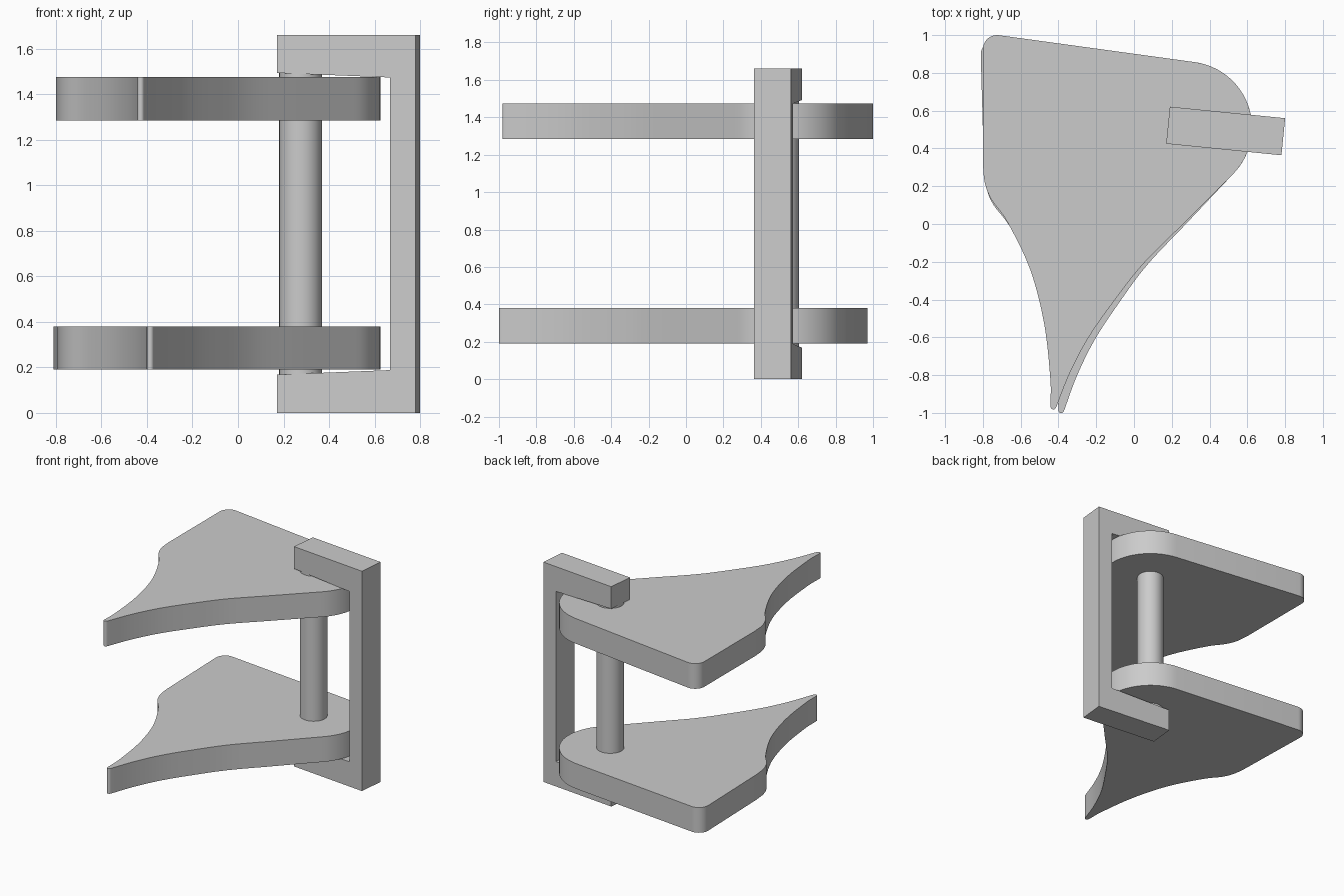
import bpy, bmesh, math
from mathutils import Vector, Matrix

cube = bpy.data.objects.get("Cube")
if cube:
    bpy.data.objects.remove(cube)

# One grey for the whole clamp
grey = bpy.data.materials.new("plain_grey")
grey.use_nodes = True
grey.diffuse_color = (0.6, 0.6, 0.6, 1)
grey.node_tree.nodes["Principled BSDF"].inputs["Base Color"].default_value = (0.6, 0.6, 0.6, 1)

PIN = Vector((0.275, 0.51))


def finish(ob, smooth=True):
    ob.data.materials.append(grey)
    if smooth:
        bpy.ops.object.select_all(action="DESELECT")
        ob.select_set(True)
        bpy.context.view_layer.objects.active = ob
        bpy.ops.object.shade_smooth_by_angle(angle=math.radians(30))


def prism(name, outline, height):
    """Extrude a flat XY outline upwards from z = 0."""
    bm = bmesh.new()
    face = bm.faces.new([bm.verts.new((p[0], p[1], 0)) for p in outline])
    ext = bmesh.ops.extrude_face_region(bm, geom=[face])
    top = [v for v in ext["geom"] if isinstance(v, bmesh.types.BMVert)]
    bmesh.ops.translate(bm, verts=top, vec=(0, 0, height))
    bmesh.ops.recalc_face_normals(bm, faces=bm.faces)
    mesh = bpy.data.meshes.new(name)
    bm.to_mesh(mesh)
    bm.free()
    ob = bpy.data.objects.new(name, mesh)
    bpy.context.collection.objects.link(ob)
    return ob


def arc(cx, cy, r, start, end, n):
    angles = [math.radians(start + (end - start) * i / n) for i in range(n + 1)]
    return [Vector((cx + r * math.cos(a), cy + r * math.sin(a))) for a in angles]


def spline(points, steps=5):
    """Smooth curve through the points."""
    p = [Vector(q) for q in points]
    p = [2 * p[0] - p[1]] + p + [2 * p[-1] - p[-2]]
    out = []
    for a, b, c, d in zip(p, p[1:], p[2:], p[3:]):
        for i in range(steps):
            t = i / steps
            out.append(0.5 * (2 * b + (c - a) * t + (2 * a - 5 * b + 4 * c - d) * t**2
                              + (3 * b - a - 3 * c + d) * t**3))
    return out + [p[-2]]


# Swinging plates: rounded heel around the pin, long curved tip
outline = arc(PIN.x, PIN.y, 0.35, 82.5, -43, 24)
outline += spline([(0.51, 0.25), (0.37, 0.11), (0.25, -0.01), (0.05, -0.21), (-0.10, -0.40),
                   (-0.24, -0.60), (-0.34, -0.79), (-0.41, -0.965)])
outline += arc(-0.427, -0.967, 0.015, -20, -165, 6)
outline += spline([(-0.442, -0.95), (-0.443, -0.82), (-0.475, -0.53), (-0.55, -0.24),
                   (-0.67, 0.01), (-0.755, 0.13), (-0.79, 0.22), (-0.80, 0.32)])
outline += arc(-0.725, 0.925, 0.075, 180, 82.5, 10)

for name, z, swing in (("upper_plate", 1.285, 0), ("lower_plate", 0.19, 0.028)):
    turn = Matrix.Rotation(swing, 2)
    plate = prism(name, [PIN + turn @ (p - PIN) for p in outline], 0.19)
    plate.location.z = z
    finish(plate)

# Round hinge pin
pin = prism("hinge_pin", arc(PIN.x, PIN.y, 0.094, 0, 352.5, 47), 1.36)
pin.location.z = 0.15
finish(pin)

# C-shaped bracket, drawn as a side profile with slightly tapered arms
profile = [(0, 0), (0.613, 0), (0.613, 1.66), (0, 1.66), (0, 1.493),
           (0.5, 1.473), (0.5, 0.188), (0, 0.168)]
bracket = prism("c_bracket", profile, 0.197)
bracket.matrix_world = (Matrix.Translation((0.19, 0.621, 0)) @ Matrix.Rotation(math.radians(-5.7), 4, "Z")
                        @ Matrix.Rotation(math.radians(90), 4, "X"))
finish(bracket, smooth=False)
